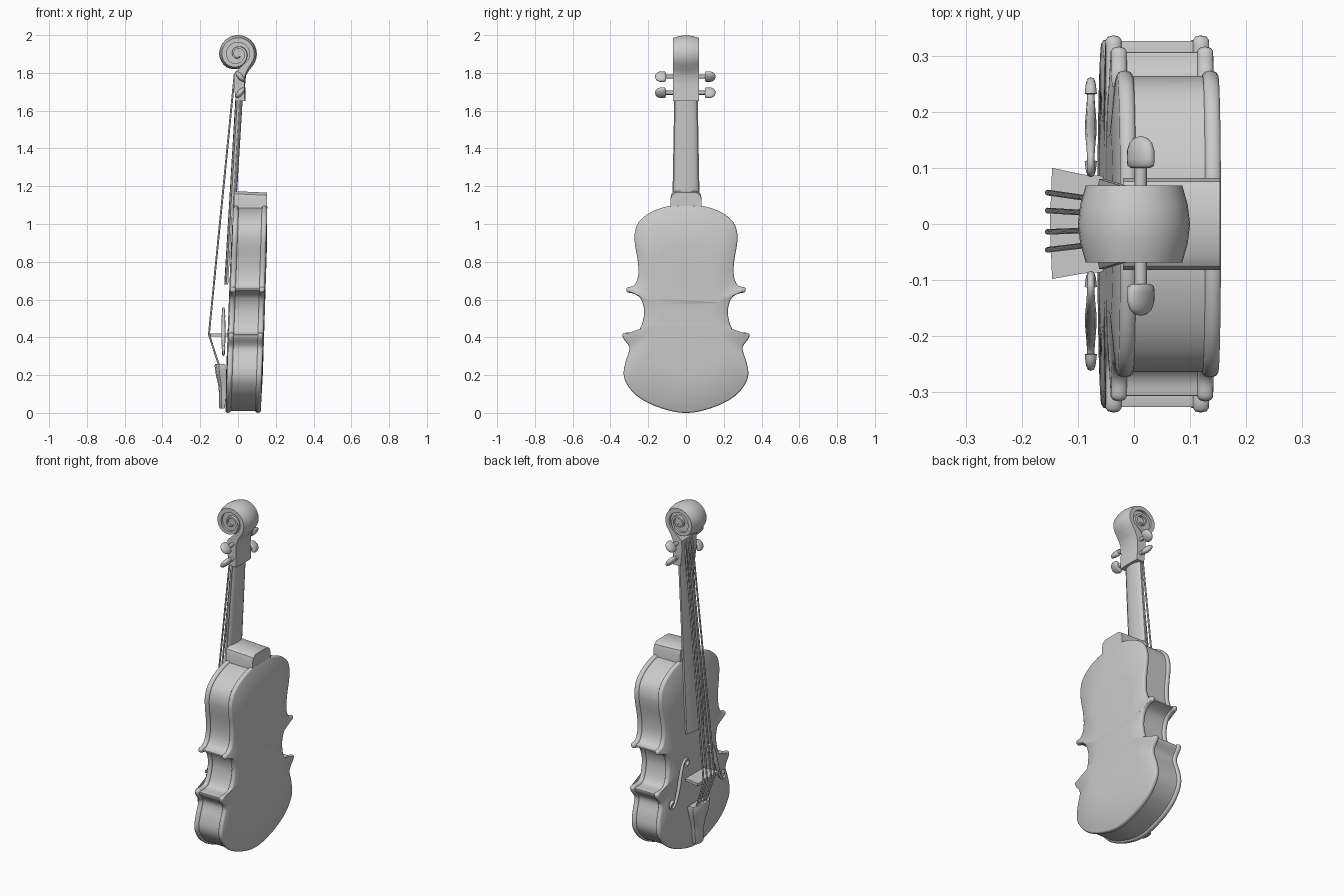
import bpy, bmesh, math
from mathutils import Vector

if "Cube" in bpy.data.objects:
    bpy.data.objects.remove(bpy.data.objects["Cube"])


def finish(obj, angle=35):
    bpy.ops.object.select_all(action='DESELECT')
    obj.select_set(True)
    bpy.context.view_layer.objects.active = obj
    bpy.ops.object.shade_smooth_by_angle(angle=math.radians(angle))
    return obj


def loft(name, rings, angle=35):
    """Skin a list of equal-length point rings and cap both ends."""
    bm = bmesh.new()
    vs = [[bm.verts.new(p) for p in r] for r in rings]
    n = len(rings[0])
    for a, b in zip(vs, vs[1:]):
        for i in range(n):
            j = (i + 1) % n
            bm.faces.new((a[i], a[j], b[j], b[i]))
    bm.faces.new(vs[0])
    bm.faces.new(vs[-1])
    bmesh.ops.recalc_face_normals(bm, faces=bm.faces)
    me = bpy.data.meshes.new(name)
    bm.to_mesh(me)
    bm.free()
    obj = bpy.data.objects.new(name, me)
    bpy.context.collection.objects.link(obj)
    return finish(obj, angle)


def tube(name, pts, radius, scales=None, kind='POLY'):
    cu = bpy.data.curves.new(name, 'CURVE')
    cu.dimensions = '3D'
    cu.bevel_depth = radius
    cu.bevel_resolution = 2
    cu.use_fill_caps = True
    sp = cu.splines.new(kind)
    sp.points.add(len(pts) - 1)
    for i, p in enumerate(pts):
        sp.points[i].co = (*p, 1)
        sp.points[i].radius = scales[i] if scales else 1
    if kind == 'NURBS':
        sp.order_u = 3
        sp.use_endpoint_u = True
        sp.resolution_u = 6
    obj = bpy.data.objects.new(name, cu)
    bpy.context.collection.objects.link(obj)
    return obj


# Body outline, right half in (y, z), smoothed and mirrored
half = [(0, 1.1), (.10, 1.093), (.19, 1.06), (.25, 1.01), (.272, .95), (.27, .89),
        (.256, .81), (.252, .745), (.26, .70), (.28, .672), (.312, .663), (.312, .64),
        (.275, .63), (.24, .605), (.222, .545), (.23, .48), (.25, .437), (.275, .426),
        (.33, .422), (.332, .395), (.303, .355), (.302, .325), (.32, .27), (.33, .205),
        (.312, .15), (.26, .09), (.18, .043), (.08, .01), (0, 0)]
P = [Vector(p) for p in half]
loop = P + [Vector((-p.x, p.y)) for p in P[-2:0:-1]]
N = len(loop)
outline = []
for i in range(N):
    a, b, c, d = (loop[(i + k) % N] for k in (-1, 0, 1, 2))
    for t in (0, .25, .5, .75):
        outline.append(.5 * (2 * b + (c - a) * t + (2 * a - 5 * b + 4 * c - d) * t * t
                             + (3 * b - a - 3 * c + d) * t ** 3))


def inset(d):
    out, n = [], len(outline)
    for i, p in enumerate(outline):
        t = (outline[(i + 1) % n] - outline[i - 1]).normalized()
        out.append(p + Vector((t.y, -t.x)) * d)
    return out


def front_x(z):
    return -.066 + .038 * z


def back_x(z):
    return .12 + .032 * z


def layer(pts, surf, dx):
    return [(surf(p.y) + dx, p.x, p.y) for p in pts]


# Front and back plates with rounded edges and a slight arch
for name, surf, s in (("front_plate", front_x, 1), ("back_plate", back_x, -1)):
    mid = Vector((0, .52))
    core = [mid + (p - mid) * .6 for p in outline]
    rings = [layer(core, surf, -.005 * s)]
    rings += [layer(inset(d), surf, h * s) for d, h in
              ((.008, 0), (.0025, .004), (0, .014), (.0025, .024), (.008, .028))]
    loft(name, rings, 50)

# Ribs
ribs = inset(.01)
loft("ribs", [layer(ribs, front_x, .02), layer(ribs, back_x, -.02)])

# Neck heel, rounded block
arch = [(-.082, 1.06), (-.082, 1.14), (-.076, 1.16), (-.055, 1.174),
        (.055, 1.174), (.076, 1.16), (.082, 1.14), (.082, 1.06)]
loft("neck_heel", [[(x, y, z - dz) for y, z in arch] for x, dz in ((-.02, 0), (.153, .008))])


# Fingerboard and rounded neck behind it
def board_x(z):
    return -.07 + .06 * (z - .68)


def board_w(z):
    return .08 - .018 * (z - .68)


rings = []
for z in (.68, 1.70):
    x, w = board_x(z), board_w(z)
    rings.append([(x + .018, -w, z), (x + .008, -w, z), (x, -w * .5, z), (x - .003, 0, z),
                  (x, w * .5, z), (x + .008, w, z), (x + .018, w, z)])
loft("fingerboard", rings)
rings = []
for z in (1.08, 1.70):
    x, w = board_x(z) + .016, board_w(z) * .94
    rings.append([(x + .02 * math.sin(a), w * math.cos(a), z)
                  for a in (math.pi * k / 10 for k in range(11))])
loft("neck", rings)

# Pegbox running into the scroll: a spiral sweep with crowned outer face
def section(o, i, w, crown):
    out = (Vector(o) - Vector(i)).normalized() * crown
    m = Vector(o) - out
    return [(i[0], -w, i[1]), (m.x, -w, m.y), (o[0] - out.x * .3, -w * .5, o[1] - out.y * .3),
            (o[0], 0, o[1]), (o[0] - out.x * .3, w * .5, o[1] - out.y * .3),
            (m.x, w, m.y), (i[0], w, i[1])]


rings = [section(o, i, .069, c) for o, i, c in (
    ((.04, 1.65), (-.012, 1.65), .004), ((.038, 1.74), (-.022, 1.74), .004),
    ((.042, 1.785), (-.02, 1.80), .006), ((.058, 1.812), (.018, 1.835), .01))]
keys = [(-40, .1), (180, .1), (225, .094), (270, .078), (320, .06), (450, .045), (680, .02)]
for deg in range(-36, 681, 12):
    for (a, ra), (b, rb) in zip(keys, keys[1:]):
        if a <= deg <= b:
            r = ra + (rb - ra) * (deg - a) / (b - a)
    t = math.radians(deg)
    c, s = math.cos(t), math.sin(t)
    q = r * .62
    rings.append(section((r * c, 1.9 + r * s), (q * c, 1.9 + q * s), .069, r * .14))
loft("pegbox_and_scroll", rings)

# Scroll core, recessed between the turns
loft("scroll_core", [[(.066 * math.cos(k * math.pi / 16), y, 1.9 + .066 * math.sin(k * math.pi / 16))
                      for k in range(32)] for y in (-.055, .055)])

# Tuning pegs: shaft plus flattened bell-shaped knob
for z in (1.78, 1.695):
    for s in (1, -1):
        y0 = .1 if s > 0 else .107
        tube("peg_shaft", [(.012, s * .05, z), (.012, s * (y0 + .01), z)], .011)
        rot = math.radians(40 * s if z > 1.75 else -40 * s)
        rings = []
        for dy, k in ((0, .7), (.004, .95), (.015, 1), (.032, .97), (.045, .8), (.053, .5), (.056, .15)):
            ring = []
            for j in range(16):
                a = j * math.pi / 8
                u, v = .034 * k * math.cos(a), .016 * k * math.sin(a)
                ring.append((.012 + u * math.sin(rot) + v * math.cos(rot), s * (y0 + dy),
                             z + u * math.cos(rot) - v * math.sin(rot)))
            rings.append(ring)
        loft("peg_knob", rings, 50)

# Bridge
bridge = [(-.146, -.098), (-.15, 0), (-.146, .1), (-.09, .088), (-.045, .085),
          (-.045, -.085), (-.09, -.088)]
loft("bridge", [[(x, y, z) for x, y in bridge] for z in (.405, .421)])

# Tailpiece
rings = []
for z, xf, xb, w in ((.26, -.12, -.068, .078), (.25, -.124, -.066, .08), (.2, -.117, -.066, .068),
                     (.15, -.105, -.066, .05), (.1, -.1, -.066, .04), (.03, -.1, -.068, .036),
                     (.022, -.096, -.072, .032)):
    d = (xb - xf) * .4
    rings.append([(xb, -w, z), (xf + d, -w, z), (xf + d * .3, -w * .7, z), (xf, 0, z),
                  (xf + d * .3, w * .7, z), (xf + d, w, z), (xb, w, z)])
loft("tailpiece", rings)

# Strings
for y in (.056, .024, -.014, -.046):
    tube("string", [(-.018, y * .65, 1.79), (-.154, y, .415), (-.1, y * .8, .25)], .005)

# Sound holes, raised S-shaped strips mirrored across the body
fpts = [(.112, .512), (.092, .515), (.09, .545), (.115, .556), (.142, .53), (.158, .48), (.17, .43),
        (.185, .38), (.205, .33), (.23, .304), (.256, .315), (.252, .345), (.232, .347)]
for s in (1, -1):
    tube("sound_hole", [(-.077, s * y, z) for y, z in fpts], .009,
         [1.2, 1, .7, .7, .9, 1.1, 1.2, 1.1, .9, .7, .7, 1, 1.2], 'NURBS')
